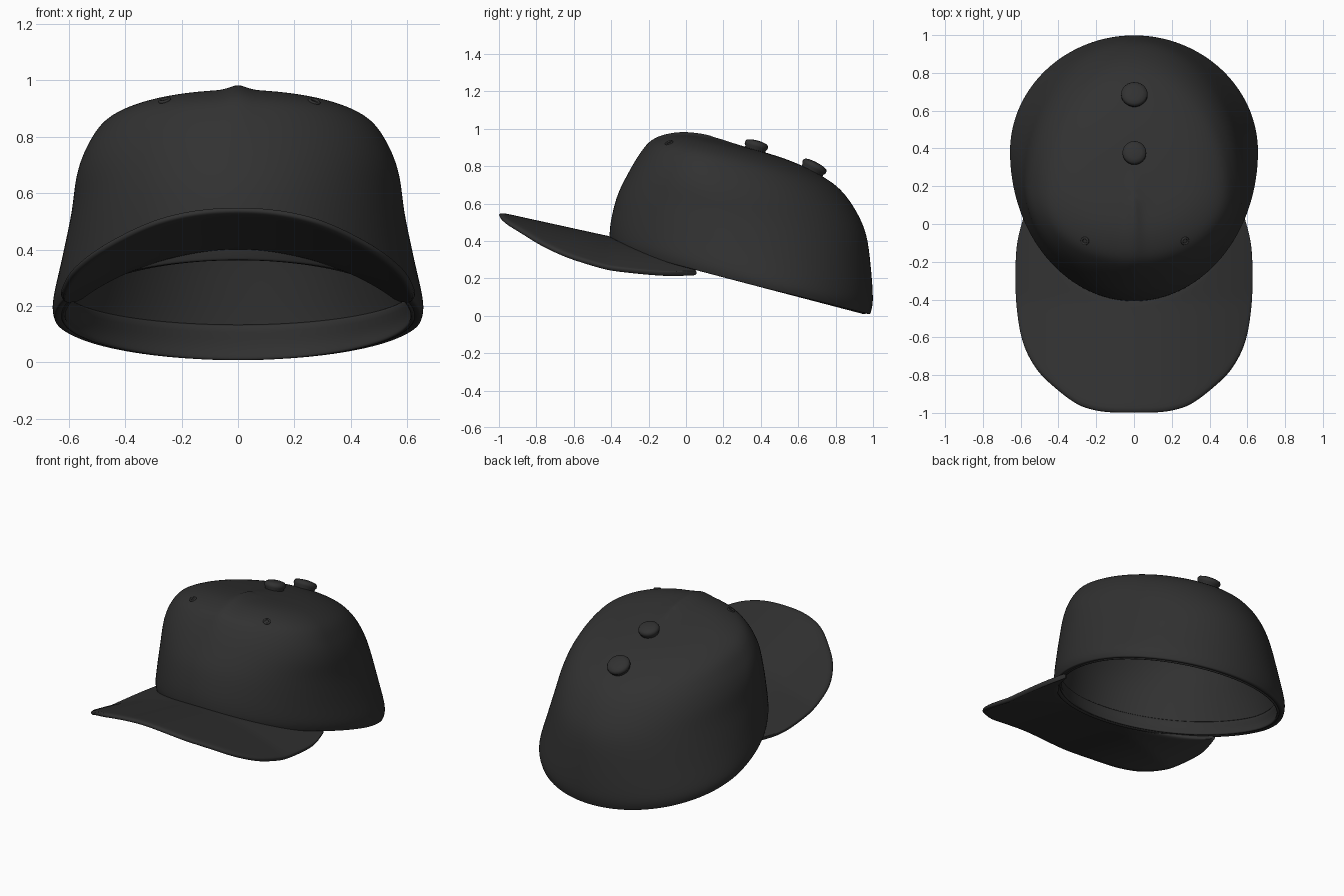
import bpy, math
from mathutils import Vector
from mathutils.bvhtree import BVHTree

if "Cube" in bpy.data.objects:
    bpy.data.objects.remove(bpy.data.objects["Cube"])

cloth = bpy.data.materials.new("charcoal cloth")
cloth.diffuse_color = (0.031, 0.031, 0.031, 1)
cloth.use_nodes = True
cloth.node_tree.nodes["Principled BSDF"].inputs["Base Color"].default_value = cloth.diffuse_color


def spline(rows, sub):
    """Catmull-Rom interpolation of tuples."""
    out = []
    for i in range(len(rows) - 1):
        p = [rows[max(0, min(len(rows) - 1, i + d))] for d in (-1, 0, 1, 2)]
        for s in range(sub):
            t = s / sub
            out.append(tuple(0.5 * (2 * b + (c - a) * t + (2 * a - 5 * b + 4 * c - d) * t * t
                                    + (3 * b - a - 3 * c + d) * t ** 3) for a, b, c, d in zip(*p)))
    return out + [tuple(rows[-1])]


def make(name, verts, faces, thick=0.0, sub=1):
    me = bpy.data.meshes.new(name)
    me.from_pydata(verts, [], faces)
    me.materials.append(cloth)
    for p in me.polygons:
        p.use_smooth = True
    ob = bpy.data.objects.new(name, me)
    bpy.context.collection.objects.link(ob)
    if thick:
        m = ob.modifiers.new("thickness", 'SOLIDIFY')
        m.thickness, m.offset = thick, -1
    if sub:
        m = ob.modifiers.new("soften", 'SUBSURF')
        m.levels = m.render_levels = sub
    return ob


N = 64


def ring(r, inset=0.0):
    """Egg-shaped ring, front and back halves with own depth and height."""
    yf, zf, yb, zb, w, ym, zs = r
    pts = []
    for j in range(N):
        a = 2 * math.pi * j / N
        c = math.cos(a)
        x = (w - inset) * math.sin(a)
        if c > 0:
            y, z = ym - (ym - yf - inset) * c, zs + (zf - zs) * c
        else:
            y, z = ym - (yb - ym - inset) * c, zs - (zb - zs) * c
        # raised centre seam over the front of the top
        ridge = max(0, min(1, (z - 0.75) / 0.2)) * max(0, min(1, (0.3 - y) / 0.2))
        pts.append((x, y, z + 0.018 * ridge * math.exp(-(x / 0.035) ** 2)))
    return pts


def bridge(n):
    return [(i * N + j, i * N + (j + 1) % N, (i + 1) * N + (j + 1) % N, (i + 1) * N + j)
            for i in range(n - 1) for j in range(N)]


# crown rings: front y, front z, back y, back z, half width, widest y, side z
rings = [(-0.400, 0.36, 0.985, 0.005, 0.650, 0.38, 0.155),
         (-0.410, 0.42, 1.000, 0.08, 0.657, 0.38, 0.21),
         (-0.400, 0.52, 0.990, 0.25, 0.625, 0.32, 0.36),
         (-0.365, 0.65, 0.965, 0.43, 0.592, 0.25, 0.52),
         (-0.305, 0.77, 0.910, 0.56, 0.572, 0.20, 0.66),
         (-0.240, 0.87, 0.830, 0.67, 0.535, 0.18, 0.76),
         (-0.180, 0.93, 0.730, 0.745, 0.470, 0.18, 0.85),
         (-0.090, 0.96, 0.580, 0.82, 0.350, 0.18, 0.905),
         (0.010, 0.965, 0.400, 0.88, 0.190, 0.16, 0.932),
         (0.150, 0.945, 0.150, 0.945, 0.0, 0.15, 0.945)]
rows = spline(rings, 4)[:-1]
verts = [p for r in rows for p in ring(r)]
faces = bridge(len(rows))
top = len(verts)
verts.append((0, 0.15, 0.955))
faces += [(top - N + j, top - N + (j + 1) % N, top) for j in range(N)]
crown = make("crown", verts, faces, 0.03)
tree = BVHTree.FromPolygons([Vector(v) for v in verts], faces)

# sweatband inside the opening
band = spline(rings[:3], 3)[:5]
make("sweatband", [p for r in band for p in ring(r, 0.025)], bridge(len(band)), 0.015)

# curved bill between the crown wall and its rounded outer edge
half = [(0, -0.998), (0.11, -0.997), (0.21, -0.985), (0.31, -0.95), (0.43, -0.86), (0.52, -0.77),
        (0.59, -0.64), (0.622, -0.48), (0.632, -0.3), (0.622, -0.1), (0.578, 0.06)]
edge = spline([(-x, y) for x, y in half[:0:-1]] + half, 4)
cols, steps = len(edge), 12
bv = []
for k in range(steps + 1):
    t = k / steps
    for j, (ox, oy) in enumerate(edge):
        a = math.radians(65) * (2 * j / (cols - 1) - 1)
        ix, iy = 0.625 * math.sin(a), 0.38 - 0.77 * math.cos(a)
        x, y = ix + (ox - ix) * t, iy + (oy - iy) * t
        d = -0.41 - y
        zc = 0.425 + (0.22 if d > 0 else 0.1) * d
        bv.append((x, y, zc - 0.41 * x * x))
bf = [(k * cols + j, (k + 1) * cols + j, (k + 1) * cols + j + 1, k * cols + j + 1)
      for k in range(steps) for j in range(cols - 1)]
make("bill", bv, bf, 0.028)


def lathe(name, profile, loc, normal, seg=24, closed=False):
    """Spin a (radius, height) profile about a surface normal."""
    q = Vector((0, 0, 1)).rotation_difference(normal)
    n = len(profile)
    v = [loc + q @ Vector((r * math.cos(2 * math.pi * s / seg), r * math.sin(2 * math.pi * s / seg), h))
         for s in range(seg) for r, h in profile]
    f = [(s * n + i, (s + 1) % seg * n + i, (s + 1) % seg * n + (i + 1) % n, s * n + (i + 1) % n)
         for s in range(seg) for i in range(n if closed else n - 1)]
    if not closed:
        f.append([s * n + n - 1 for s in range(seg)])
    return make(name, v, f, 0, 0)


# two buttons on top of the crown
for name, y, rad in (("top_button", 0.37, 0.063), ("rear_button", 0.675, 0.07)):
    loc, nor, _, _ = tree.ray_cast(Vector((0.002, y, 2)), Vector((0, 0, -1)))
    nor = Vector((0, nor.y, nor.z)).normalized()
    lathe(name, [(rad * 0.85, -0.02), (rad * 0.9, 0.008), (rad, 0.018), (rad, 0.03),
                 (rad * 0.9, 0.041), (rad * 0.6, 0.047), (rad * 0.2, 0.05)], loc, nor)

# stitched eyelets on the front panels
for side, x in (("left", -0.26), ("right", 0.27)):
    loc, nor, _, _ = tree.ray_cast(Vector((x, -0.09, 2)), Vector((0, 0, -1)))
    prof = [(0.017 + 0.006 * math.cos(i * math.pi / 4), 0.006 * math.sin(i * math.pi / 4)) for i in range(8)]
    lathe("eyelet_" + side, prof, loc, nor, 16, True)
